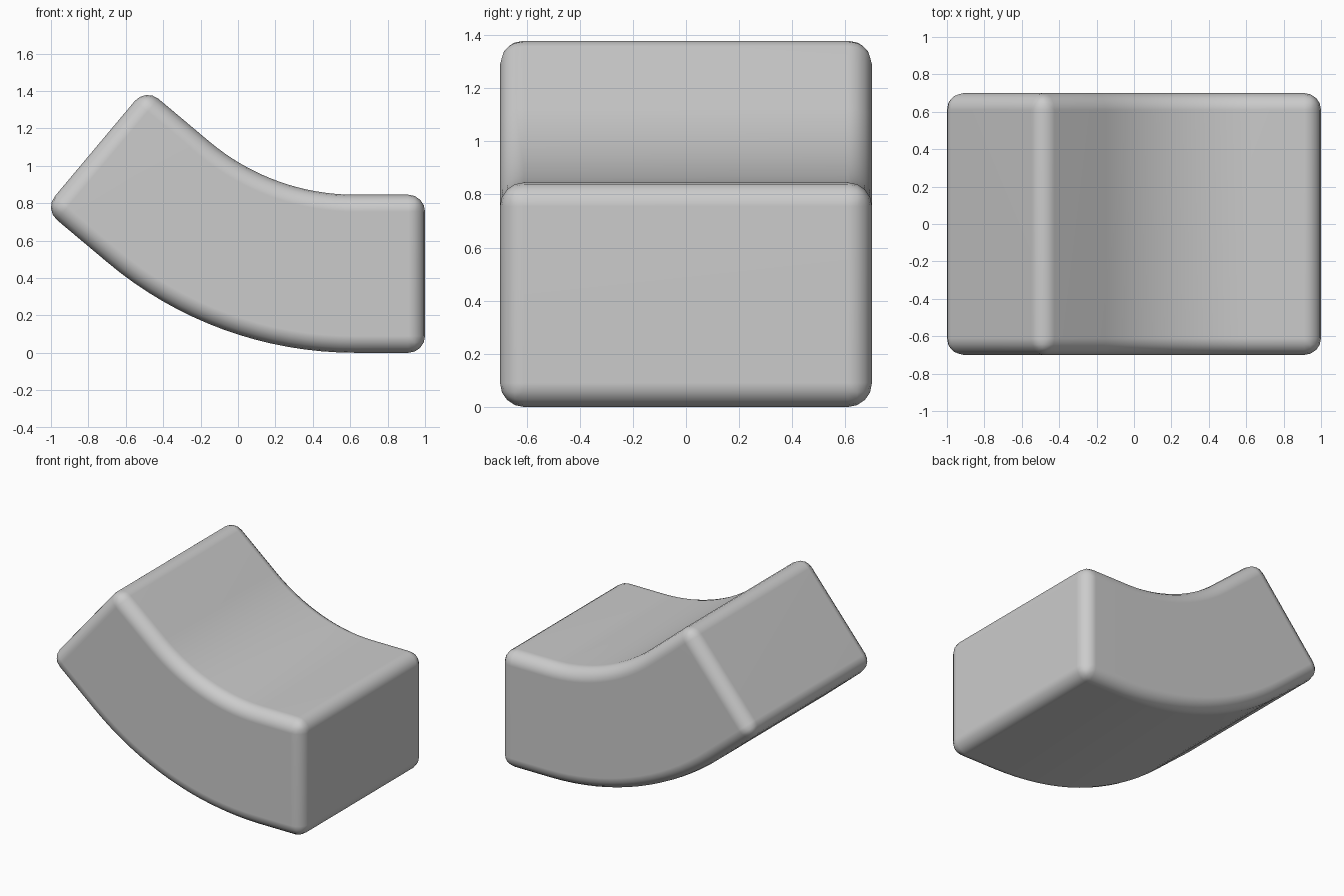
import bpy, bmesh, math

if "Cube" in bpy.data.objects:
    bpy.data.objects.remove(bpy.data.objects["Cube"])

THICK, HALF_W, BEND = 0.845, 0.70, math.radians(40)
R_OUT = 2.055                 # radius of the underside arc
ARC_X = 0.626                 # where the flat part turns into the arc
STEPS = 16


def arc(radius):
    return [(ARC_X - radius * math.sin(BEND * i / STEPS),
             R_OUT - radius * math.cos(BEND * i / STEPS)) for i in range(STEPS + 1)]


# Side profile: flat right end, curved middle, tilted left end
end_low = (-1.037, 0.768)
end_high = (end_low[0] + THICK * math.sin(BEND), end_low[1] + THICK * math.cos(BEND))
under = [(1.0, 0.0)] + arc(R_OUT) + [end_low]
over = [(1.0, THICK)] + arc(R_OUT - THICK) + [end_high]
profile = under + over[::-1]

# Extrude the profile across the width
bm = bmesh.new()
face = bm.faces.new([bm.verts.new((x, -HALF_W, z)) for x, z in profile])
ext = bmesh.ops.extrude_face_region(bm, geom=[face])
verts = [g for g in ext["geom"] if isinstance(g, bmesh.types.BMVert)]
bmesh.ops.translate(bm, verts=verts, vec=(0, 2 * HALF_W, 0))
bmesh.ops.recalc_face_normals(bm, faces=bm.faces)
mesh = bpy.data.meshes.new("curved_block")
bm.to_mesh(mesh)
bm.free()
block = bpy.data.objects.new("curved_block", mesh)
bpy.context.collection.objects.link(block)

# Rounded edges
bevel = block.modifiers.new("rounded_edges", "BEVEL")
bevel.width = 0.09
bevel.segments = 4
bevel.limit_method = "ANGLE"
bevel.angle_limit = math.radians(40)

bpy.context.view_layer.objects.active = block
block.select_set(True)
bpy.ops.object.shade_smooth()
normals = block.modifiers.new("flat_face_normals", "WEIGHTED_NORMAL")
normals.keep_sharp = True
